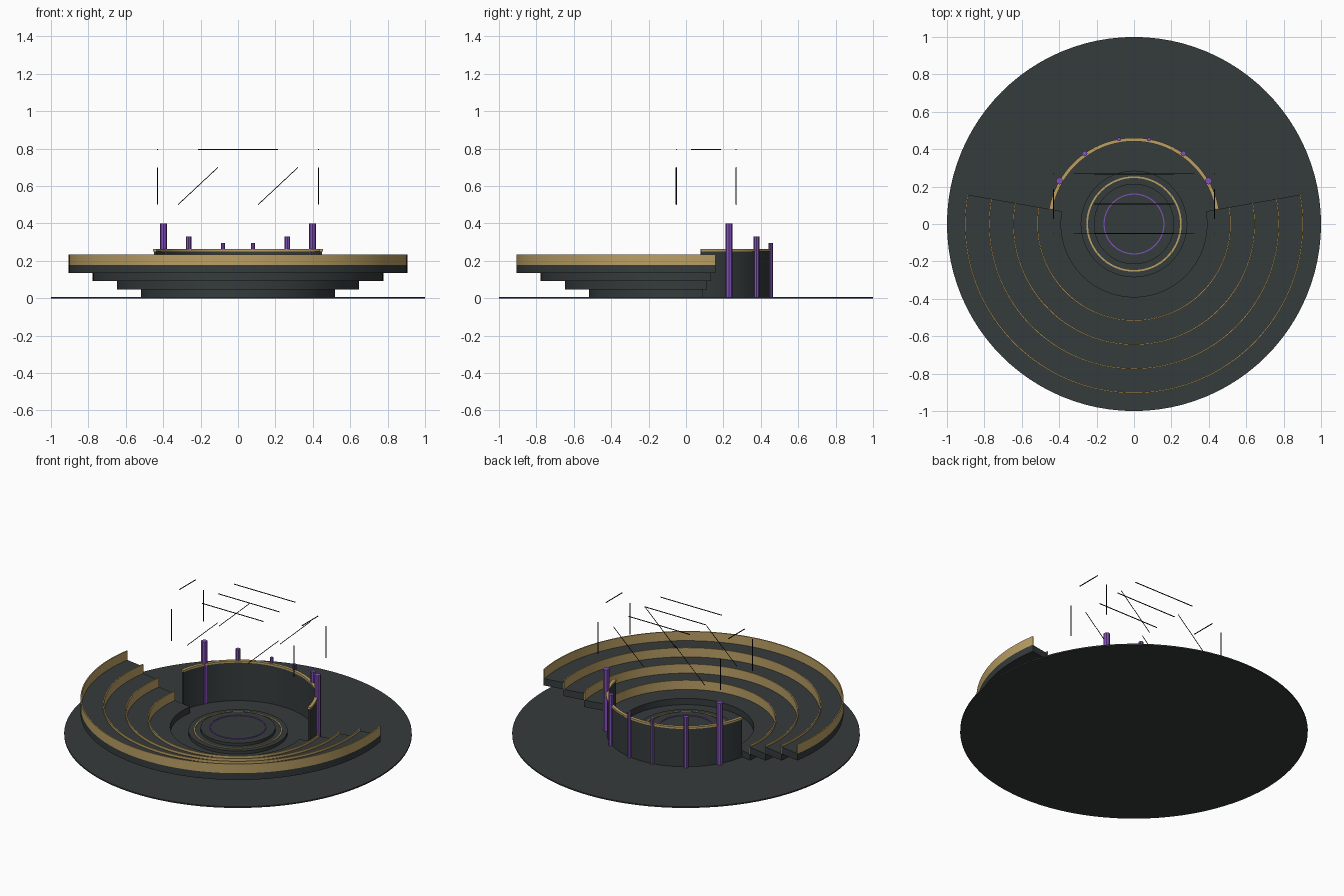
import bpy, bmesh
from math import sin, cos, radians, pi
from mathutils import Vector

cube = bpy.data.objects.get("Cube")
if cube:
    bpy.data.objects.remove(cube, do_unlink=True)


def make_material(name, rgb):
    m = bpy.data.materials.new(name)
    m.use_nodes = True
    m.diffuse_color = (*rgb, 1)
    m.node_tree.nodes["Principled BSDF"].inputs["Base Color"].default_value = (*rgb, 1)
    return m


SLATE = make_material("dark_slate", (0.036, 0.044, 0.044))
GOLD = make_material("warm_gold", (0.5, 0.35, 0.13))
PURPLE = make_material("purple", (0.22, 0.08, 0.48))
BLACK = make_material("black_metal", (0.006, 0.006, 0.007))


def finish(name, bm, mat, smooth=True):
    bmesh.ops.recalc_face_normals(bm, faces=bm.faces)
    me = bpy.data.meshes.new(name)
    bm.to_mesh(me)
    bm.free()
    me.materials.append(mat)
    ob = bpy.data.objects.new(name, me)
    bpy.context.collection.objects.link(ob)
    if smooth:
        bpy.ops.object.select_all(action='DESELECT')
        ob.select_set(True)
        bpy.context.view_layer.objects.active = ob
        bpy.ops.object.shade_smooth_by_angle(angle=radians(30))
    return ob


def ring(name, r0, r1, z0, z1, mat, start=0, end=360, segs=72):
    """Sweep a rectangular section around z, as a full ring or a capped arc."""
    bm = bmesh.new()
    full = end - start == 360
    loops = []
    for i in range(segs if full else segs + 1):
        a = radians(start + (end - start) * i / segs)
        loops.append([bm.verts.new((r * cos(a), r * sin(a), z))
                      for r, z in ((r0, z0), (r1, z0), (r1, z1), (r0, z1))])
    for i in range(segs):
        p, q = loops[i], loops[(i + 1) % len(loops)]
        for k in range(4):
            n = (k + 1) % 4
            bm.faces.new((p[k], p[n], q[n], q[k]))
    if not full:
        bm.faces.new(loops[0])
        bm.faces.new(loops[-1])
    return finish(name, bm, mat)


def prism(name, radius, z0, z1, mat, x=0, y=0, sides=72, smooth=True):
    bm = bmesh.new()
    bmesh.ops.create_cone(bm, cap_ends=True, segments=sides, radius1=radius,
                          radius2=radius, depth=z1 - z0)
    bmesh.ops.translate(bm, verts=bm.verts, vec=(x, y, (z0 + z1) / 2))
    return finish(name, bm, mat, smooth)


def rod(name, a, b, radius):
    a, b = Vector(a), Vector(b)
    bm = bmesh.new()
    bmesh.ops.create_cone(bm, cap_ends=True, segments=6, radius1=radius,
                          radius2=radius, depth=(b - a).length)
    turn = (b - a).to_track_quat('Z', 'Y')
    for v in bm.verts:
        v.co = turn @ v.co + (a + b) / 2
    return finish(name, bm, BLACK, False)


# Ground and round stage
FLOOR = 0.008
prism("ground_disc", 1.0, 0, FLOOR, SLATE, sides=96)
prism("stage_base", 0.285, FLOOR, 0.028, SLATE)
ring("stage_gold_trim", 0.246, 0.255, 0.026, 0.033, GOLD)
prism("stage_top", 0.215, 0.026, 0.046, SLATE)
ring("stage_purple_ring", 0.157, 0.163, 0.045, 0.05, PURPLE)

# Seating tiers, each with a gold back rail at its outer edge
STEP, WIDTH = 0.043, 0.129
for i in range(4):
    inner = 0.39 + WIDTH * i
    outer = inner + WIDTH
    z = 0.005 + STEP * i
    ring(f"seating_tier_{i + 1}", inner, outer, z, z + STEP, SLATE, 170, 370)
    ring(f"tier_rail_{i + 1}", outer - 0.007, outer, z + STEP, z + STEP + 0.058,
         GOLD, 170, 370)

# Curved back wall with gold cap
ring("back_wall", 0.445, 0.456, 0.004, 0.25, SLATE, 10, 170, 48)
ring("back_wall_cap", 0.442, 0.461, 0.25, 0.262, GOLD, 10, 170, 48)

# Purple pillars along the wall, tallest at the ends
for side, label in ((1, "left"), (-1, "right")):
    for k, (angle, top, radius) in enumerate(((30, 0.4, 0.019), (55, 0.33, 0.015),
                                              (80, 0.295, 0.011))):
        a = radians(angle)
        prism(f"pillar_{label}_{k + 1}", radius, 0.004, top, PURPLE,
              side * 0.46 * cos(a), 0.46 * sin(a), sides=8, smooth=False)

# Floating lighting rig of thin rods
FRONT, MID, BACK, TOP = -0.052, 0.108, 0.268, 0.795
LOW, HIGH = 0.5, 0.7
for label, y in (("front", FRONT), ("middle", MID), ("back", BACK)):
    rod(f"rig_crossbar_{label}", (-0.214, y, TOP), (0.214, y, TOP), 0.003)
for label, y in (("front", FRONT), ("back", BACK)):
    for side, x in (("right", -1), ("left", 1)):
        rod(f"rig_post_{label}_{side}", (x * 0.43, y, LOW), (x * 0.43, y, HIGH), 0.003)
        mid = x * 0.214
        rod(f"rig_brace_{label}_{side}", (mid - 0.107, y, LOW),
            (mid + 0.107, y, HIGH), 0.002)
for side, x in (("right", -0.43), ("left", 0.43)):
    rod(f"rig_side_bar_{side}", (x, 0.028, TOP), (x, 0.188, TOP), 0.003)
